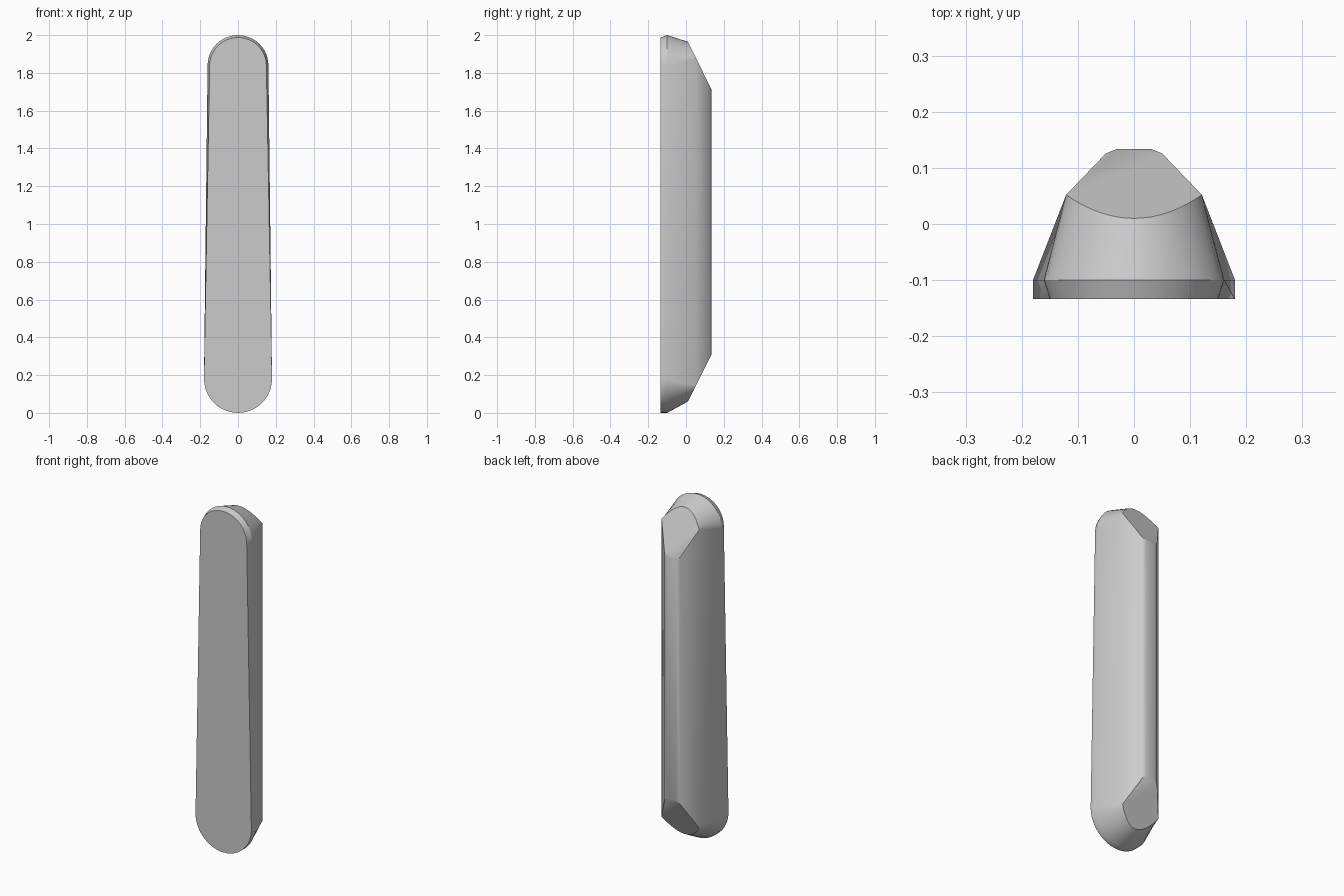
import bpy
import bmesh
from math import sin, cos, pi

old = bpy.data.objects.get("Cube")
if old:
    bpy.data.objects.remove(old, do_unlink=True)

STEPS = 24                      # segments in each rounded end
EDGE_X, EDGE_Y = 0.121, 0.052   # where the tapered skirt meets the back


def top_cut(y):
    return 1.965 - 2.02 * (y - 0.01)


def bottom_cut(y):
    return 0.06 + 2.0 * (y - 0.01)


def arc_angles(sign):
    return [sign * (pi / 2 - pi * i / STEPS) for i in range(STEPS + 1)]


def slot_ring(y, top_r, top_rz, low_r):
    """Rounded slot outline: top arc from left to right, then the bottom arc."""
    top = [(top_r * sin(a), y, 1.84 + top_rz * cos(a)) for a in arc_angles(1)]
    low = [(low_r * sin(a), y, low_r - low_r * cos(a)) for a in arc_angles(-1)]
    return top + low


def cut_ring():
    """Outline where the skirt meets the slanted end cuts."""
    ring = []
    for sign, cut in ((1, top_cut), (-1, bottom_cut)):
        for a in arc_angles(sign):
            y = EDGE_Y - 0.042 * cos(a) ** 2
            ring.append((EDGE_X * sin(a), y, cut(y)))
    return ring


bm = bmesh.new()
rings = [[bm.verts.new(p) for p in ring] for ring in (
    slot_ring(-0.134, 0.15, 0.147, 0.18),
    slot_ring(-0.10, 0.161, 0.16, 0.18),
    cut_ring())]

# Front face and tapered skirt
bm.faces.new(rings[0])
for a, b in zip(rings, rings[1:]):
    for i in range(len(a)):
        j = (i + 1) % len(a)
        bm.faces.new((a[i], a[j], b[j], b[i]))

# Bevelled back, running between the two slanted cuts
profile = [(0.05, 0.126), (0.03, 0.134), (-0.03, 0.134), (-0.05, 0.126)]
upper = [bm.verts.new((x, y, top_cut(y))) for x, y in profile]
lower = [bm.verts.new((x, y, bottom_cut(y))) for x, y in profile]
top_arc = rings[2][:STEPS + 1]
low_arc = rings[2][STEPS + 1:]
high = [top_arc[0]] + upper + [top_arc[-1]]
low = [low_arc[-1]] + lower + [low_arc[0]]
for i in range(len(high) - 1):
    bm.faces.new((high[i], high[i + 1], low[i + 1], low[i]))

# Slanted end faces
bm.faces.new(top_arc + upper[::-1])
bm.faces.new(low_arc + lower)
bmesh.ops.recalc_face_normals(bm, faces=bm.faces)

mesh = bpy.data.meshes.new("handle_body")
bm.to_mesh(mesh)
bm.free()
body = bpy.data.objects.new("handle_body", mesh)
bpy.context.collection.objects.link(body)

# Plain grey finish
grey = bpy.data.materials.new("light_grey")
grey.use_nodes = True
colour = (0.6, 0.6, 0.6, 1)
grey.diffuse_color = colour
grey.node_tree.nodes["Principled BSDF"].inputs["Base Color"].default_value = colour
mesh.materials.append(grey)

bpy.context.view_layer.objects.active = body
body.select_set(True)
bpy.ops.object.shade_smooth_by_angle(angle=pi / 6)
